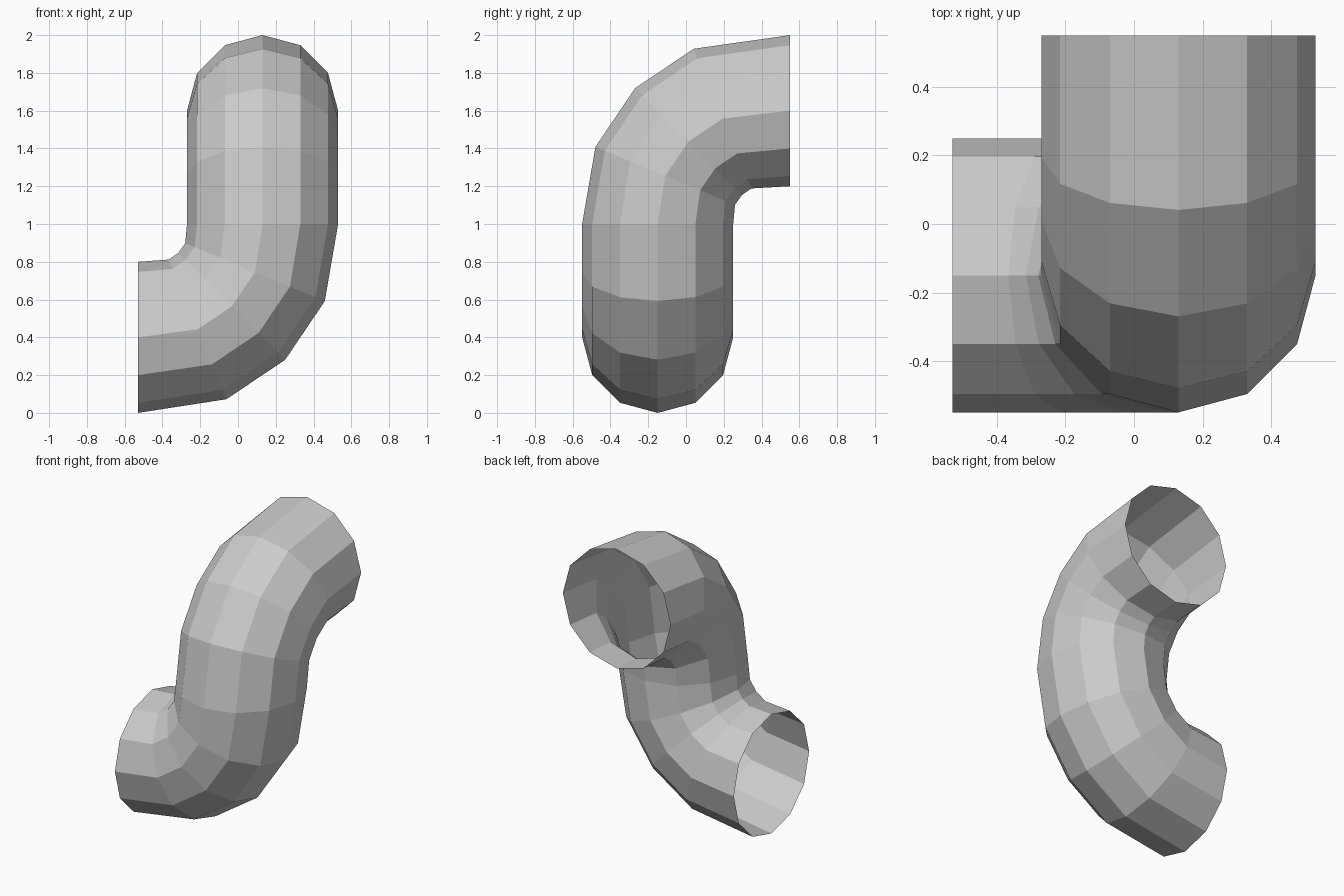
import bpy
import bmesh
from math import cos, sin, radians, tau
from mathutils import Matrix, Vector

if "Cube" in bpy.data.objects:
    bpy.data.objects.remove(bpy.data.objects["Cube"])

SIDES, RADIUS = 12, 0.4
JOINT = Vector((0.13, -0.15, 1.0))          # where the two elbows meet
# ring centres of one elbow: (sideways, along the upright axis)
BEND = [(0.04, 0.255), (0.163, 0.436), (0.344, 0.558)]


def elbow(end, side, up, axis, sign):
    """Ring placements for a 90 degree bend leaving the joint."""
    rings = []
    for i, (s, h) in enumerate(BEND + [(end, 0.6)], 1):
        centre = JOINT + side * s + up * h
        rings.append((centre, Matrix.Rotation(sign * radians(22.5 * i), 3, axis)))
    return rings


# lower elbow turns to the left, upper elbow turns to the back
lower = elbow(0.66, Vector((-1, 0, 0)), Vector((0, 0, -1)), 'Y', 1)
upper = elbow(0.70, Vector((0, 1, 0)), Vector((0, 0, 1)), 'X', -1)
rings = lower[::-1] + [(JOINT, Matrix.Identity(3))] + upper

# open twelve-sided tube swept through the rings
bm = bmesh.new()
loops = []
for centre, rot in rings:
    loops.append([bm.verts.new(centre + rot @ Vector((RADIUS * cos(tau * k / SIDES),
                                                      RADIUS * sin(tau * k / SIDES), 0)))
                  for k in range(SIDES)])
for a, b in zip(loops, loops[1:]):
    for k in range(SIDES):
        n = (k + 1) % SIDES
        bm.faces.new((a[k], a[n], b[n], b[k]))

mesh = bpy.data.meshes.new("bent_pipe")
bm.to_mesh(mesh)
bm.free()
bpy.context.collection.objects.link(bpy.data.objects.new("bent_pipe", mesh))
